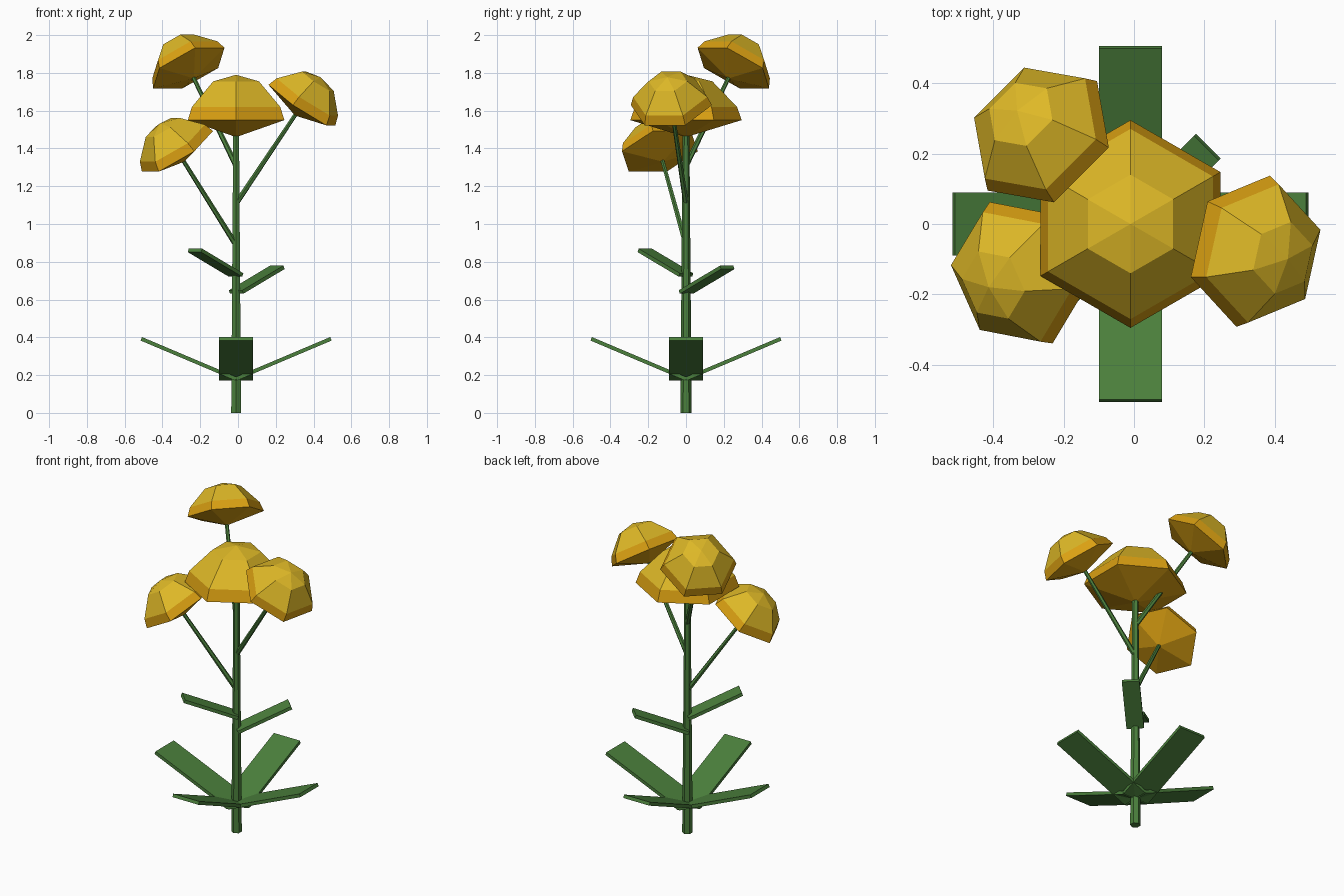
import bpy, bmesh, math
from mathutils import Matrix, Vector

if "Cube" in bpy.data.objects:
    bpy.data.objects.remove(bpy.data.objects["Cube"], do_unlink=True)

AXIS = Vector((-0.01, 0, 0))   # foot of the stem
TILT = 0.6                     # lean of the side flowers
SIDES = 6


def material(name, rgb):
    m = bpy.data.materials.new(name)
    m.use_nodes = True
    m.diffuse_color = (*rgb, 1)
    m.node_tree.nodes["Principled BSDF"].inputs["Base Color"].default_value = (*rgb, 1)
    return m


GREEN = material("leaf green", (0.07, 0.215, 0.045))
ORANGE = material("orange gold", (0.70, 0.35, 0.006))
YELLOW = material("petal yellow", (0.73, 0.48, 0.02))


def add_object(name, bm, matrix, mats):
    bmesh.ops.recalc_face_normals(bm, faces=bm.faces)
    mesh = bpy.data.meshes.new(name)
    bm.to_mesh(mesh)
    bm.free()
    for m in mats:
        mesh.materials.append(m)
    obj = bpy.data.objects.new(name, mesh)
    obj.matrix_world = matrix
    bpy.context.collection.objects.link(obj)
    return obj


def frame(height, azimuth=0, lean=0):
    """Placement on the stem: leaning by an angle toward an azimuth."""
    return (Matrix.Translation(AXIS + Vector((0, 0, height)))
            @ Matrix.Rotation(azimuth, 4, 'Z') @ Matrix.Rotation(lean, 4, 'Y'))


def stalk(name, length, r_low, r_high, matrix):
    bm = bmesh.new()
    bmesh.ops.create_cone(bm, cap_ends=True, segments=SIDES, radius1=r_low, radius2=r_high,
                          depth=length, matrix=Matrix.Translation((0, 0, length / 2)))
    add_object(name, bm, matrix, [GREEN])


def leaf(name, length, width, height, azimuth):
    bm = bmesh.new()
    bmesh.ops.create_cube(bm, size=1, matrix=Matrix.Translation((length / 2, 0, 0))
                          @ Matrix.Diagonal((length, width, 0.02, 1)))
    add_object(name, bm, frame(height, azimuth, -0.4), [GREEN])


def flower(name, matrix):
    """Six-sided domed head; its origin is the bottom tip."""
    rings = [(0.295, 0.09), (0.27, 0.16), (0.14, 0.295)]
    bm = bmesh.new()
    loops = []
    for r, z in rings:
        angles = [math.tau * (i + 0.5) / SIDES for i in range(SIDES)]
        loops.append([bm.verts.new((r * math.cos(a), r * math.sin(a), z)) for a in angles])
    bottom, top = bm.verts.new((0, 0, 0)), bm.verts.new((0, 0, 0.33))
    for i in range(SIDES):
        j = (i + 1) % SIDES
        bm.faces.new((bottom, loops[0][j], loops[0][i]))
        bm.faces.new((top, loops[-1][i], loops[-1][j]))
        for low, high in zip(loops, loops[1:]):
            bm.faces.new((low[i], low[j], high[j], high[i]))
    # yellow dome above the orange rim and underside
    for f in bm.faces:
        f.material_index = int(f.calc_center_median().z > rings[1][1])
    add_object(name, bm, matrix, [ORANGE, YELLOW])


# Central stem and main flower
stalk("stem", 1.48, 0.03, 0.018, frame(0))
flower("main_flower", frame(1.46))

# Side branches, each carrying a smaller flower
for side, height, degrees, length in (("left", 1.108, -12.5, 0.565),
                                      ("right", 0.888, 204, 0.535),
                                      ("back", 1.308, 135, 0.56)):
    place = frame(height, math.radians(degrees), TILT)
    stalk(side + "_branch", length + 0.01, 0.015, 0.011, place)
    flower(side + "_flower", place @ Matrix.Translation((0, 0, length)) @ Matrix.Scale(0.745, 4))

# Four broad leaves around the base
for i, side in enumerate(("left", "back", "right", "front")):
    leaf(side + "_base_leaf", 0.545, 0.18, 0.18, i * math.pi / 2)

# Two small leaves higher on the stem
leaf("lower_stem_leaf", 0.335, 0.1, 0.64, math.pi / 4)
leaf("upper_stem_leaf", 0.335, 0.1, 0.73, math.pi * 5 / 4)
